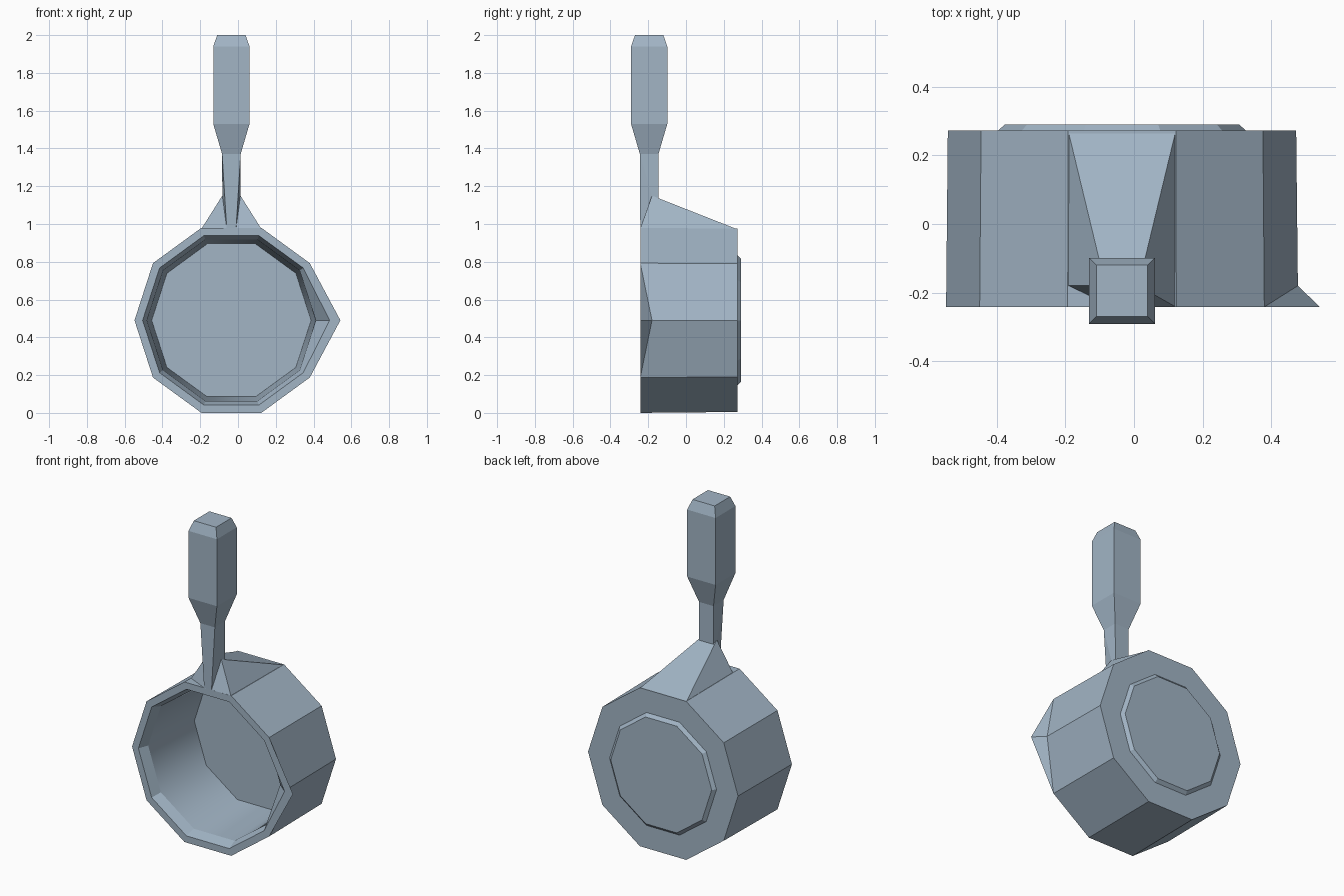
import bpy, bmesh, math

if "Cube" in bpy.data.objects:
    bpy.data.objects.remove(bpy.data.objects["Cube"])

CX, CZ, HY = -0.035, 0.49, -0.195   # pot axis x / z, handle axis y

# Blue-grey metal
metal = bpy.data.materials.new("blue_grey_metal")
metal.diffuse_color = (0.36, 0.46, 0.56, 1)
metal.use_nodes = True
metal.node_tree.nodes["Principled BSDF"].inputs["Base Color"].default_value = metal.diffuse_color


def finish(bm, name):
    bmesh.ops.recalc_face_normals(bm, faces=bm.faces)
    me = bpy.data.meshes.new(name)
    bm.to_mesh(me)
    bm.free()
    me.materials.append(metal)
    ob = bpy.data.objects.new(name, me)
    bpy.context.collection.objects.link(ob)
    return ob


def hull(name, pts):
    bm = bmesh.new()
    for p in pts:
        bm.verts.new(p)
    bmesh.ops.convex_hull(bm, input=bm.verts[:])
    bmesh.ops.dissolve_limit(bm, angle_limit=0.01, verts=bm.verts[:], edges=bm.edges[:])
    return finish(bm, name)


def square(h, z):
    return [(CX + sx * h, HY + sy * h, z) for sx in (-1, 1) for sy in (-1, 1)]


# Ten-sided pot: (radius, y, radius at the spout corner), outside base to inside floor
N = 10
profile = [(0.342, 0.29, 0.342), (0.362, 0.272, 0.362), (0.508, 0.272, 0.508),
           (0.513, -0.242, 0.577), (0.47, -0.242, 0.52), (0.447, -0.18, 0.447),
           (0.422, 0.23, 0.422)]
OUTER, WALL = 2, 5
bm = bmesh.new()
rings = []
for r, y, spout in profile:
    ring = []
    for k in range(N):
        a, rr = math.tau * k / N, spout if k == 0 else r
        ring.append(bm.verts.new((CX + rr * math.cos(a), y, CZ + 1.004 * rr * math.sin(a))))
    rings.append(ring)
bm.faces.new(rings[0])
bm.faces.new(rings[-1])
root = bm.verts.new((CX + 0.513, -0.18, CZ))   # where the spout leaves the wall
for i in range(len(rings) - 1):
    for k in range(N):
        a, b, j = rings[i], rings[i + 1], (k + 1) % N
        if i == OUTER and k in (0, N - 1):
            o = 1 if k == 0 else N - 1
            bm.faces.new((a[0], a[o], b[o], root))
            bm.faces.new((root, b[o], b[0]))
        else:
            f = bm.faces.new((a[k], a[j], b[j], b[k]))
            f.smooth = i == WALL
finish(bm, "pot_body")

# Bracket flaring from the handle down onto the pot's top facet
apex = [(CX + s * 0.048, y, z) for s in (-1, 1) for y, z in ((-0.18, 1.15), (-0.145, 1.135))]
foot = [(CX + s * 0.025, -0.242, 0.98) for s in (-1, 1)]
hull("handle_bracket", apex + foot + [
    (CX - 0.157, -0.18, 0.977), (CX + 0.157, -0.242, 0.977),
    (CX - 0.157, 0.272, 0.972), (CX + 0.157, 0.272, 0.972)])

# Neck narrowing to the front foot
hull("handle_neck", square(0.049, 1.37) + apex + foot)

# Grip with tapered bottom and chamfered top
hull("handle_grip", square(0.049, 1.37) + square(0.096, 1.53)
     + square(0.096, 1.94) + square(0.075, 2.0))
